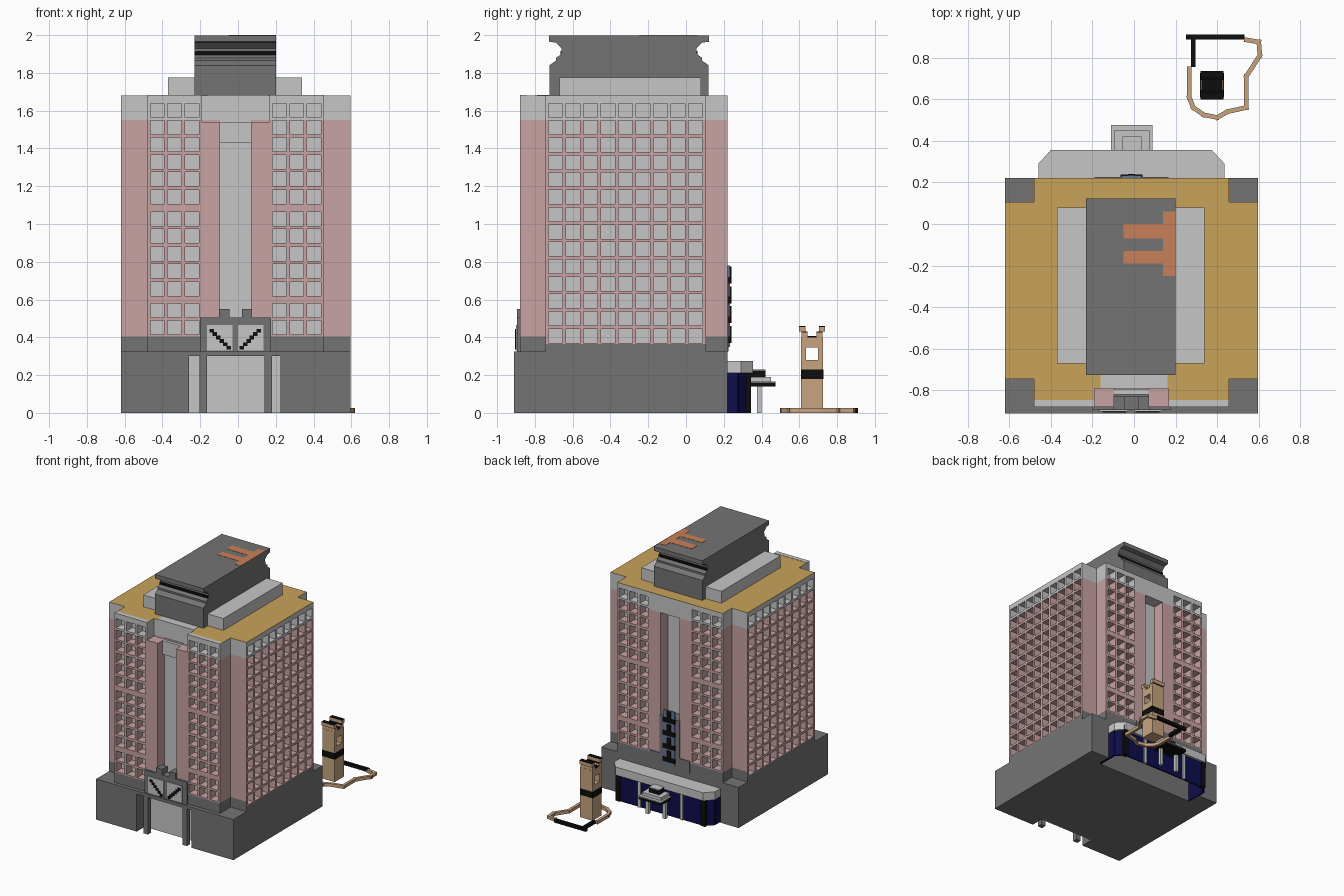
import bpy, bmesh
from mathutils import Vector

if "Cube" in bpy.data.objects:
    bpy.data.objects.remove(bpy.data.objects["Cube"])

def mat(name, r, g, b):
    m = bpy.data.materials.new(name)
    m.diffuse_color = (r, g, b, 1)
    m.use_nodes = True
    m.node_tree.nodes["Principled BSDF"].inputs["Base Color"].default_value = m.diffuse_color
    return m

LIGHT = mat("light_grey", .565, .565, .565)
DARK = mat("dark_grey", .175, .175, .175)
PINK = mat("pink_stone", .584, .366, .366)
GOLD = mat("gold_roof", .584, .371, .102)
ORANGE = mat("orange", .584, .216, .098)
TAN = mat("tan", .578, .376, .216)
NAVY = mat("navy_glass", .004, .004, .075)
BLACK = mat("black", .004, .004, .004)
BLUE = mat("slate_blue", .13, .19, .32)

def finish(bm, name, mats):
    me = bpy.data.meshes.new(name)
    bm.to_mesh(me)
    bm.free()
    for m in mats:
        me.materials.append(m)
    ob = bpy.data.objects.new(name, me)
    bpy.context.collection.objects.link(ob)
    return ob

def box(name, m, x0, x1, y0, y1, z0, z1):
    bm = bmesh.new()
    bmesh.ops.create_cube(bm, size=1)
    for v in bm.verts:
        v.co = ((x0 + x1) / 2 + v.co.x * (x1 - x0), (y0 + y1) / 2 + v.co.y * (y1 - y0),
                (z0 + z1) / 2 + v.co.z * (z1 - z0))
    return finish(bm, name, [m])

def prism(name, m, pts, vec):
    """Extrude a closed outline of 3D points along vec."""
    bm = bmesh.new()
    f = bm.faces.new([bm.verts.new(p) for p in pts])
    r = bmesh.ops.extrude_face_region(bm, geom=[f], use_keep_orig=True)
    bmesh.ops.translate(bm, vec=vec, verts=[g for g in r['geom'] if isinstance(g, bmesh.types.BMVert)])
    bmesh.ops.recalc_face_normals(bm, faces=bm.faces[:])
    return finish(bm, name, [m])

def beam(name, m, p, q, w, z0, h):
    """Flat bar on the ground plan from p to q."""
    p, q = Vector((*p, z0)), Vector((*q, z0))
    d = (q - p).normalized() * w / 2
    n = Vector((-d.y, d.x, 0))
    return prism(name, m, [p - d - n, q + d - n, q + d + n, p - d + n], (0, 0, h))

# ---- Tower walls: deep square windows, coloured by height ----
WIN, PITCH, DEPTH = .074, .0925, .07
Z0, ZG, Z1 = .32, 1.55, 1.68
FRONT_ROWS = [.415, .505, .62, .715, .805, .9, .99, 1.105, 1.2, 1.29, 1.385, 1.475, 1.565]
SIDE_ROWS = [1.565 - .0919 * k for k in range(14)]

def wall(name, a, b, ncols=0):
    a, b = Vector((*a, 0)), Vector((*b, 0))
    length = (b - a).length
    d = (b - a) / length
    n = d.cross(Vector((0, 0, 1)))
    rows = (SIDE_ROWS if ncols == 9 else FRONT_ROWS) if ncols else []
    dark = .365 if ncols == 9 else .405
    start = (length - (ncols - 1) * PITCH - WIN) / 2
    cols = [start + PITCH * k for k in range(ncols)]
    us = sorted([0, length] + cols + [c + WIN for c in cols])
    zs = sorted([Z0, dark, ZG, Z1] + rows + [r + WIN for r in rows])
    bm = bmesh.new()
    grid = [[bm.verts.new(a + d * u + Vector((0, 0, z))) for u in us] for z in zs]
    holes = []
    for j in range(len(zs) - 1):
        for i in range(len(us) - 1):
            f = bm.faces.new((grid[j][i], grid[j][i + 1], grid[j + 1][i + 1], grid[j + 1][i]))
            u, z = (us[i] + us[i + 1]) / 2, (zs[j] + zs[j + 1]) / 2
            if any(c < u < c + WIN for c in cols) and any(r < z < r + WIN for r in rows):
                holes.append(f)
    panes = []
    if holes:
        panes = bmesh.ops.extrude_discrete_faces(bm, faces=holes)['faces']
        bmesh.ops.translate(bm, vec=-n * DEPTH, verts=list({v for f in panes for v in f.verts}))
    for f in bm.faces:
        z = f.calc_center_median().z
        f.material_index = 1 if z < dark else 2 if z > ZG else 0
    for f in panes:
        f.material_index = 2
    return finish(bm, name, [PINK, DARK, LIGHT])

# plan outline, anticlockwise; third value = window columns on the wall that starts there
PLAN = [(-.62, -.745, 0), (-.48, -.745, 0), (-.48, -.88, 3), (-.19, -.88, 0), (-.19, -.79, 0),
        (.166, -.79, 0), (.166, -.88, 3), (.456, -.88, 0), (.456, -.745, 0), (.596, -.745, 9),
        (.596, .105, 0), (.456, .105, 0), (.456, .22, 3), (.166, .22, 0), (.166, .12, 0),
        (-.19, .12, 0), (-.19, .22, 3), (-.48, .22, 0), (-.48, .105, 0), (-.62, .105, 9)]
for i, (x, y, c) in enumerate(PLAN):
    wall("tower_wall", (x, y), PLAN[(i + 1) % len(PLAN)][:2], c)
prism("tower_roof", GOLD, [(x, y, Z1 - .004) for x, y, c in PLAN], (0, 0, .004))
box("back_lintel", LIGHT, -.19, .166, .11, .22, 1.54, 1.677)
box("back_lintel_roof", GOLD, -.19, .166, .11, .22, 1.677, Z1)
box("front_lintel_top", LIGHT, -.16, .16, -.79, -.725, Z1 - .003, Z1 + .002)
for x0, x1 in ((-.48, -.19), (.166, .456)):
    box("front_parapet_strip", LIGHT, x0, x1, -.88, -.845, Z1 - .003, Z1 + .002)

# pilasters and central slot panels, front and back
for y0, y1 in ((-.88, -.78), (.11, .22)):
    box("pilaster_left", PINK, -.19, -.095, y0, y1, .33, 1.54)
    box("pilaster_right", PINK, .07, .166, y0, y1, .33, 1.54)
box("front_slot_panel", LIGHT, -.095, .07, -.797, -.785, .33, 1.55)
box("back_slot_panel", LIGHT, -.095, .07, .115, .127, .33, 1.55)
box("front_slot_head", LIGHT, -.095, .07, -.82, -.78, 1.43, 1.54)

# ---- Roof plant house ----
box("roof_step", LIGHT, -.37, .34, -.67, .08, 1.67, 1.775)
half = [(.12, 1.675), (.12, 1.84), (.085, 1.865), (.085, 1.88), (.055, 1.9),
        (.055, 1.93), (.085, 1.96), (.122, 1.965), (.122, 1.998)]
prof = half + [(-.603 - y, z) for y, z in reversed(half)]
prism("plant_house", DARK, [(-.23, y, z) for y, z in prof], (.43, 0, 0))
box("plant_band_front", BLACK, -.23, .2, -.665, -.65, 1.89, 1.915)
box("plant_band_back", BLACK, -.23, .2, .05, .062, 1.89, 1.915)
for x0, x1, y0, y1 in ((.14, .2, -.25, .06), (-.05, .14, -.07, 0), (-.05, .14, -.19, -.13)):
    box("orange_roof_patch", ORANGE, x0, x1, y0, y1, 1.995, 2.0)

# ---- Base with front entry and back pocket ----
box("base_middle", DARK, -.62, .596, -.80, .11, 0, .325)
for x0, x1 in ((-.62, -.26), (.225, .596)):
    box("base_front", DARK, x0, x1, -.91, -.80, 0, .325)
for x0, x1 in ((-.62, -.46), (.435, .596)):
    box("base_back", DARK, x0, x1, .11, .22, 0, .325)
box("base_front_header", DARK, -.26, .225, -.91, -.80, .3, .325)
box("base_back_header", DARK, -.46, .435, .11, .22, .21, .325)
box("entry_wall", LIGHT, -.26, .225, -.808, -.79, 0, .3)
for x0, x1 in ((-.205, -.165), (.14, .18)):
    box("entry_pillar", DARK, x0, x1, -.905, -.865, 0, .3)

# front gable with light panel and stepped black diagonals
box("gable", DARK, -.2, .175, -.895, -.79, .325, .46)
box("gable_shoulder", DARK, -.2, .175, -.895, -.83, .46, .505)
for x0, x1 in ((-.1, -.045), (.02, .075)):
    box("gable_horn", DARK, x0, x1, -.895, -.83, .505, .55)
for x0, x1, s in ((-.165, -.03, 1), (.0, .135, -1)):
    box("gable_panel", LIGHT, x0, x1, -.901, -.89, .33, .465)
    for k in range(6):
        cx = -.015 + s * (-.125 + k * .018)
        box("gable_diagonal", BLACK, cx - .012, cx + .012, -.906, -.9, .425 - k * .018, .445 - k * .018)

# back ornament above the pavilion
box("back_plinth", DARK, -.19, .166, .12, .226, .325, .42)
box("back_ornament_block", DARK, -.1, .075, .12, .226, .42, .72)
box("back_ornament_panel", BLUE, -.06, .035, .22, .232, .35, .78)
for k in range(4):
    z = .37 + k * .105
    box("ornament_bar", BLACK, -.065, .04, .226, .238, z, z + .035)
    box("ornament_stem", BLACK, -.03, .005, .226, .24, z, z + .09)

# ---- Back glass pavilion ----
roof = [(-.46, .2), (-.46, .29), (-.40, .355), (.375, .355), (.435, .29), (.435, .2)]
prism("pavilion_roof", LIGHT, [(x, y, .21) for x, y in roof], (0, 0, .065))
glass = [(-.445, .12), (-.445, .275), (-.39, .33), (.365, .33), (.42, .275), (.42, .12)]
for p, q in zip(glass, glass[1:]):
    beam("pavilion_glass", NAVY, p, q, .012, 0, .21)
for x in (-.39, .365):
    box("pavilion_column", BLACK, x - .02, x + .02, .31, .345, 0, .25)
for x in (-.2, .175):
    box("pavilion_pier", LIGHT, x - .012, x + .012, .325, .345, 0, .21)

# small entrance canopy
box("canopy_slab", BLACK, -.11, .09, .345, .475, .14, .16)
box("canopy_top", LIGHT, -.11, .09, .345, .475, .16, .166)
box("canopy_step", LIGHT, -.095, .075, .345, .45, .166, .19)
box("canopy_crown", BLACK, -.055, .035, .345, .42, .19, .225)
box("canopy_crown_cap", LIGHT, -.055, .035, .345, .42, .225, .23)
for x in (-.085, .065):
    box("canopy_leg", LIGHT, x - .012, x + .012, .375, .4, 0, .14)

# ---- Garden pylon with ground ring ----
box("pylon_lower", TAN, .32, .43, .61, .725, 0, .18)
box("pylon_band", BLACK, .318, .432, .608, .727, .18, .23)
box("pylon_upper", TAN, .32, .43, .61, .725, .23, .28)
box("pylon_jamb", TAN, .32, .43, .61, .635, .28, .345)
box("pylon_jamb", TAN, .32, .43, .70, .725, .28, .345)
box("pylon_head", TAN, .32, .43, .61, .725, .345, .4)
box("pylon_cap", BLACK, .325, .425, .64, .695, .4, .408)
for s in (-1, 1):
    for c, z in ((.04, .4), (.052, .43)):
        y = .6675 + s * c
        box("pylon_prong", TAN, .32, .43, y - .016, y + .016, z, z + .026)
        box("pylon_prong_top", BLACK, .32, .43, y - .016, y + .016, z + .026, z + .03)
ring = [(.265, .745), (.265, .61), (.285, .56), (.335, .525), (.4, .512), (.45, .54), (.54, .56),
        (.54, .71), (.605, .81), (.6, .875), (.54, .885)]
for p, q in zip(ring, ring[1:]):
    beam("ground_ring", TAN, p, q, .022, 0, .025)
beam("ground_ring_black", BLACK, (.262, .899), (.52, .899), .022, 0, .026)
beam("ground_ring_black", BLACK, (.285, .89), (.285, .765), .022, 0, .026)
